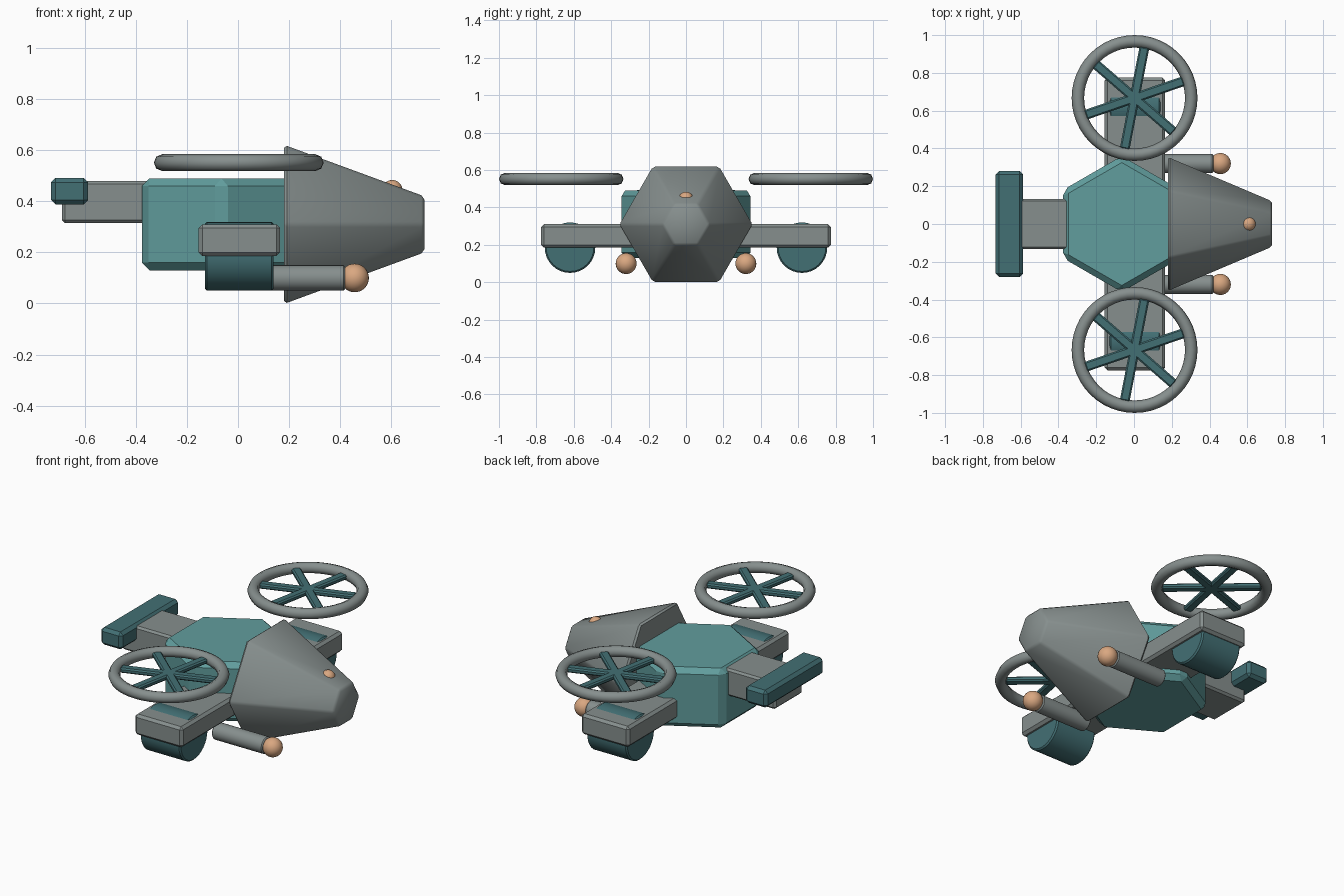
import bpy, bmesh, math
from mathutils import Matrix, Vector

default = bpy.data.objects.get("Cube")
if default:
    bpy.data.objects.remove(default, do_unlink=True)


def material(name, colour):
    m = bpy.data.materials.new(name)
    m.use_nodes = True
    m.diffuse_color = (*colour, 1)
    m.node_tree.nodes["Principled BSDF"].inputs["Base Color"].default_value = (*colour, 1)
    return m


GREY = material("grey metal", (0.24, 0.275, 0.27))
TEAL = material("light teal", (0.12, 0.34, 0.34))
DARK = material("dark teal", (0.055, 0.16, 0.175))
COPPER = material("copper", (0.70, 0.39, 0.22))

ALONG_X = Matrix.Rotation(math.pi / 2, 4, 'Y')


def finish(bm, name, mat, loc, rot=Matrix(), bevel=0.0, smooth=None):
    """Bevel the sharp edges, place the mesh and make the object."""
    if bevel:
        edges = [e for e in bm.edges if e.calc_face_angle(0) > math.radians(40)]
        bmesh.ops.bevel(bm, geom=edges, offset=bevel, segments=1,
                        affect='EDGES', clamp_overlap=True)
    bm.transform(Matrix.Translation(loc) @ rot)
    bmesh.ops.recalc_face_normals(bm, faces=bm.faces)
    me = bpy.data.meshes.new(name)
    bm.to_mesh(me)
    bm.free()
    me.materials.append(mat)
    ob = bpy.data.objects.new(name, me)
    bpy.context.collection.objects.link(ob)
    if smooth:
        bpy.ops.object.select_all(action='DESELECT')
        ob.select_set(True)
        bpy.context.view_layer.objects.active = ob
        bpy.ops.object.shade_smooth_by_angle(angle=math.radians(smooth))
    return ob


def box(name, mat, loc, size, bevel, rot=Matrix()):
    bm = bmesh.new()
    bmesh.ops.create_cube(bm, size=1)
    bmesh.ops.scale(bm, vec=Vector(size), verts=bm.verts)
    return finish(bm, name, mat, loc, rot, bevel)


def cone(name, mat, loc, r1, r2, depth, sides, rot=Matrix(), bevel=0.0, smooth=None):
    bm = bmesh.new()
    bmesh.ops.create_cone(bm, cap_ends=True, segments=sides,
                          radius1=r1, radius2=r2, depth=depth)
    return finish(bm, name, mat, loc, rot, bevel, smooth)


def ball(name, mat, loc, radius):
    bm = bmesh.new()
    bmesh.ops.create_uvsphere(bm, u_segments=24, v_segments=16, radius=radius)
    return finish(bm, name, mat, loc, smooth=40)


def ring(name, mat, loc, major, minor, steps=48, sides=8):
    bm = bmesh.new()
    loops = []
    for i in range(steps):
        turn = Matrix.Rotation(math.tau * i / steps, 4, 'Z')
        loops.append([bm.verts.new(turn @ Vector((major + minor * math.cos(a), 0, minor * math.sin(a))))
                      for a in (math.tau * j / sides for j in range(sides))])
    for i in range(steps):
        here, after = loops[i], loops[(i + 1) % steps]
        for j in range(sides):
            k = (j + 1) % sides
            bm.faces.new((here[j], after[j], after[k], here[k]))
    return finish(bm, name, mat, loc, smooth=60)


# Hull: hexagonal body and tapered hexagonal nose
cone("body", TEAL, (-0.065, 0, 0.31), 0.36, 0.36, 0.36, 6, bevel=0.03)
cone("nose", GREY, (0.455, 0, 0.31), 0.36, 0.127, 0.55, 6, ALONG_X, bevel=0.012, smooth=35)
ball("nose_light", COPPER, (0.605, 0, 0.445), 0.039)

# Tail boom and crossbar
box("tail_boom", GREY, (-0.45, 0, 0.3975), (0.48, 0.265, 0.165), 0.012)
box("tail_bar", DARK, (-0.66, 0, 0.44), (0.145, 0.56, 0.105), 0.018)

# One wing through the hull
box("wing", GREY, (0.005, 0, 0.248), (0.32, 1.55, 0.125), 0.015)

# Engines, guns and rotors on both sides
for side, s in (("front", -1), ("back", 1)):
    cone(f"{side}_engine", DARK, (0.005, s * 0.62, 0.185), 0.135, 0.135, 0.27, 32,
         ALONG_X, bevel=0.008, smooth=30)
    cone(f"{side}_gun_barrel", GREY, (0.25, s * 0.32, 0.10), 0.05, 0.05, 0.34, 24,
         ALONG_X, bevel=0.006, smooth=30)
    ball(f"{side}_gun_tip", COPPER, (0.457, s * 0.32, 0.10), 0.056)

    hub = (0.003, s * 0.667, 0.552)
    ring(f"{side}_rotor_ring", GREY, hub, 0.30, 0.033)
    for n in range(3):
        box(f"{side}_rotor_blade_{n + 1}", DARK, hub, (0.55, 0.052, 0.03), 0.008,
            Matrix.Rotation(math.radians(19 + 60 * n), 4, 'Z'))
